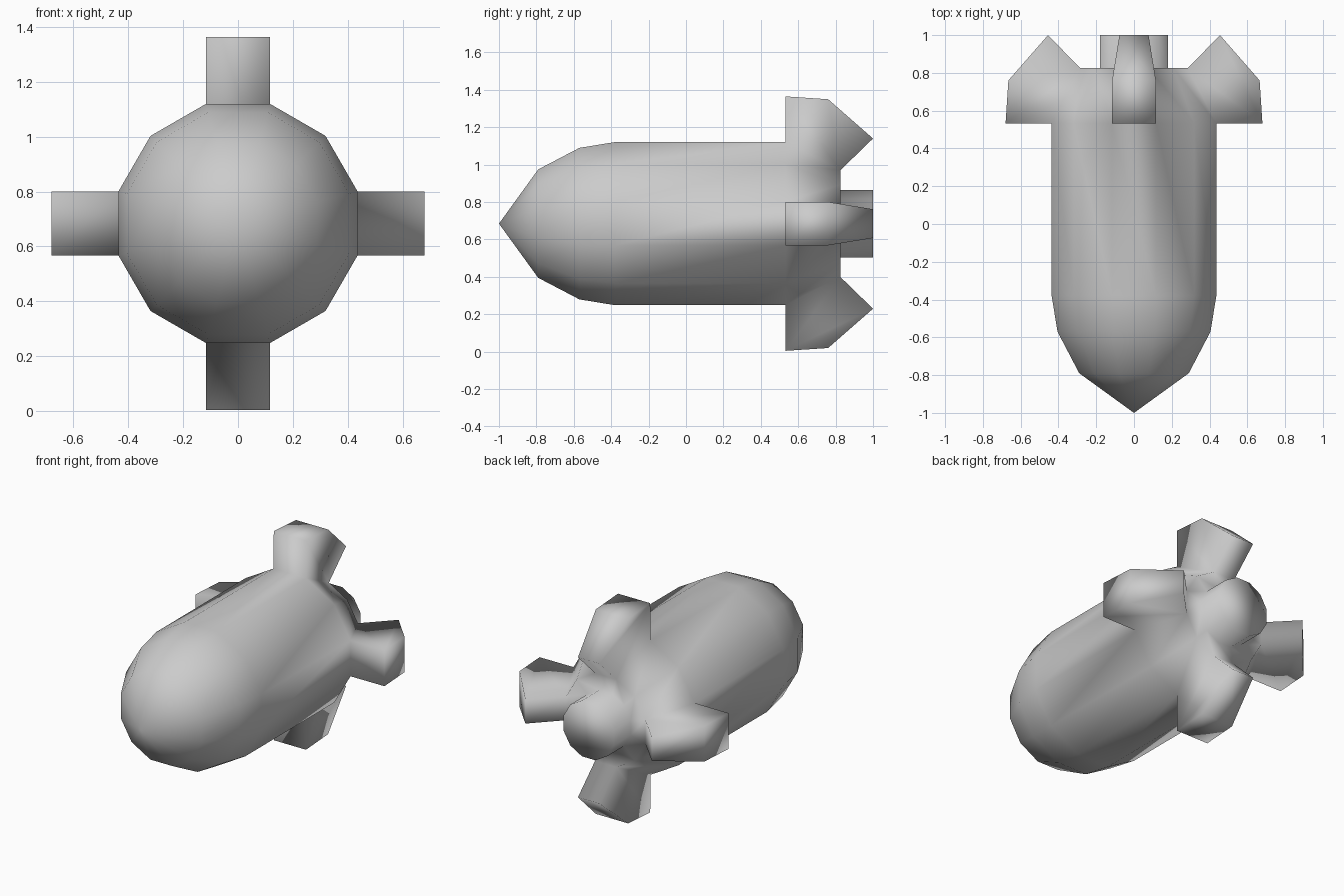
import bpy, bmesh, math

if "Cube" in bpy.data.objects:
    bpy.data.objects.remove(bpy.data.objects["Cube"])

SIDES = 12
CZ = 0.684                       # height of the body axis
COS = math.cos(math.pi / SIDES)  # flat-to-corner ratio

grey = bpy.data.materials.new("grey")
grey.diffuse_color = (0.6, 0.6, 0.6, 1)
grey.use_nodes = True
grey.node_tree.nodes["Principled BSDF"].inputs["Base Color"].default_value = grey.diffuse_color

bm = bmesh.new()


def ring(y, flat):
    """Twelve-sided ring around the y axis; flat = distance to the flat sides."""
    r = flat / COS
    angles = [math.radians(30 * k - 15) for k in range(SIDES)]
    return [bm.verts.new((r * math.cos(a), y, CZ + r * math.sin(a))) for a in angles]


def pair(y, out, half, k):
    """Two fin corners, placed outward from the body on side k."""
    a = math.radians(30 * k)
    c, s = math.cos(a), math.sin(a)
    return [bm.verts.new((out * c - w * s, y, CZ + out * s + w * c)) for w in (-half, half)]


# Body: pointed nose, straight hull, tapered tail, stub nozzle
profile = [(-0.79, 0.29), (-0.57, 0.405), (-0.38, 0.436), (0.533, 0.436),
           (0.825, 0.285), (0.825, 0.181), (1.0, 0.181)]
rings = [ring(y, f) for y, f in profile]
tip = bm.verts.new((0, -1, CZ))
FIN_ROW = 3
for k in range(SIDES):
    n = (k + 1) % SIDES
    bm.faces.new((tip, rings[0][k], rings[0][n]))
    for i in range(len(rings) - 1):
        if i == FIN_ROW and k % 3 == 0:
            continue             # a fin grows out of this side
        a, b = rings[i], rings[i + 1]
        bm.faces.new((a[k], b[k], b[n], a[n]))
bm.faces.new(rings[-1])

# Four tail fins, continuing the tapered tail faces
for k in range(0, SIDES, 3):
    n = (k + 1) % SIDES
    front, back = rings[FIN_ROW], rings[FIN_ROW + 1]
    rows = [[front[k], front[n]],
            pair(0.533, 0.68, 0.116, k),
            pair(0.76, 0.665, 0.116, k),
            pair(1.0, 0.455, 0.077, k),
            [back[k], back[n]]]
    for p, q in zip(rows, rows[1:]):
        bm.faces.new((p[0], q[0], q[1], p[1]))
    for side in (0, 1):
        bm.faces.new([row[side] for row in rows])

bmesh.ops.recalc_face_normals(bm, faces=bm.faces[:])
for f in bm.faces:
    f.smooth = True

mesh = bpy.data.meshes.new("finned_body")
bm.to_mesh(mesh)
bm.free()
mesh.materials.append(grey)
body = bpy.data.objects.new("finned_body", mesh)
bpy.context.collection.objects.link(body)
